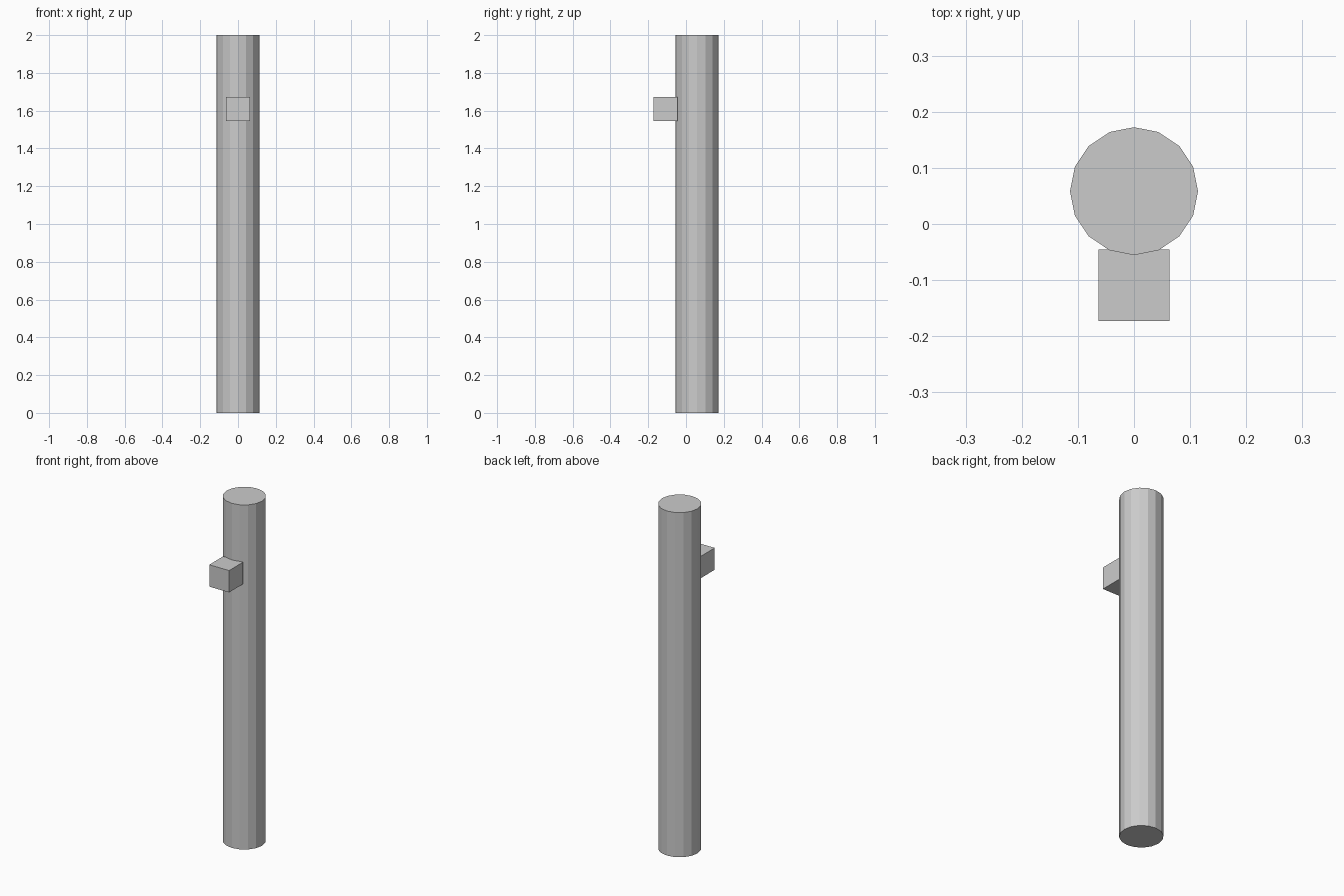
import bpy

if "Cube" in bpy.data.objects:
    bpy.data.objects.remove(bpy.data.objects["Cube"])

# Post: 16-sided upright cylinder, flat faces
bpy.ops.mesh.primitive_cylinder_add(vertices=16, radius=0.114, depth=2.0,
                                    location=(0, 0.0585, 1.0))
bpy.context.object.name = "post"

# Small block fixed to the front of the post, slightly sunk into it
bpy.ops.mesh.primitive_cube_add(size=0.127, location=(0, -0.109, 1.608))
bpy.context.object.name = "front_block"
